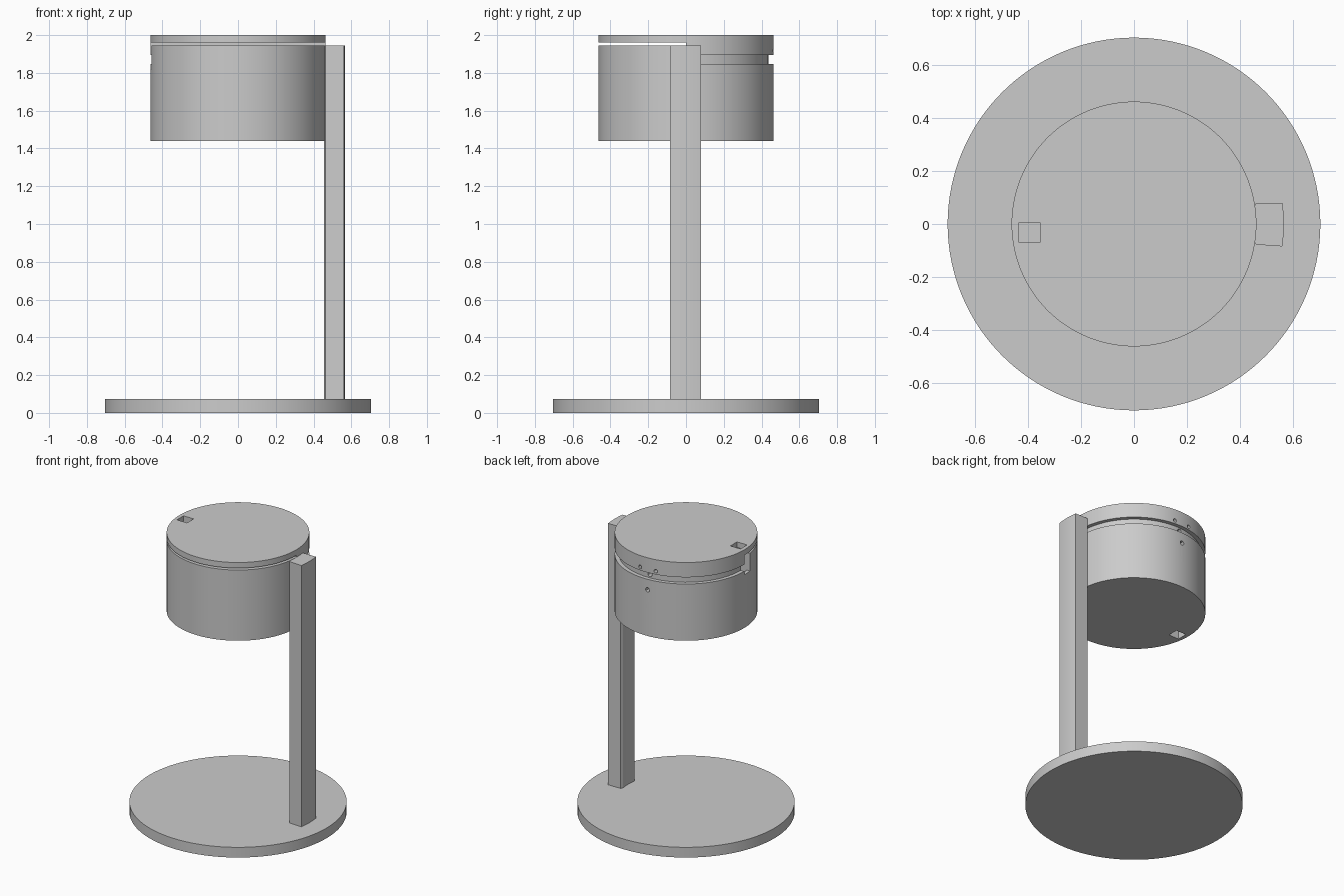
import bpy, bmesh, math
from mathutils import Matrix

if "Cube" in bpy.data.objects:
    bpy.data.objects.remove(bpy.data.objects["Cube"])

grey = bpy.data.materials.new("plain_grey")
grey.diffuse_color = (0.6, 0.6, 0.6, 1)
grey.use_nodes = True
grey.node_tree.nodes["Principled BSDF"].inputs["Base Color"].default_value = grey.diffuse_color


def prism(name, outline, z0, z1):
    """Extrude a counter-clockwise xy outline from z0 to z1."""
    bm = bmesh.new()
    low = [bm.verts.new((x, y, z0)) for x, y in outline]
    top = [bm.verts.new((x, y, z1)) for x, y in outline]
    n = len(outline)
    bm.faces.new(low[::-1])
    bm.faces.new(top)
    for i in range(n):
        j = (i + 1) % n
        bm.faces.new((low[i], low[j], top[j], top[i]))
    me = bpy.data.meshes.new(name)
    bm.to_mesh(me)
    bm.free()
    me.materials.append(grey)
    ob = bpy.data.objects.new(name, me)
    bpy.context.collection.objects.link(ob)
    return ob


def arc(r, a0, a1, n):
    return [(r * math.cos(math.radians(a0 + (a1 - a0) * i / n)),
             r * math.sin(math.radians(a0 + (a1 - a0) * i / n))) for i in range(n + 1)]


def disc(name, r, z0, z1, n=96):
    return prism(name, arc(r, 0, 360, n)[:-1], z0, z1)


def box(name, x0, x1, y0, y1, z0, z1):
    return prism(name, [(x0, y0), (x1, y0), (x1, y1), (x0, y1)], z0, z1)


def smooth(ob):
    bpy.ops.object.select_all(action='DESELECT')
    ob.select_set(True)
    bpy.context.view_layer.objects.active = ob
    bpy.ops.object.shade_smooth_by_angle(angle=math.radians(30))


# round base plate
base = disc("base_plate", 0.705, 0, 0.073, 128)

# upright post with curved outer face
post = prism("support_post",
             arc(0.567, -8.6, 8.1, 8) + [(0.462, 0.08)] + arc(0.459, 8, -8, 8)
             + [(0.462, -0.078)], 0.07, 1.945)

# cylindrical head, cut into drum and lid by the slots below
head = disc("head_housing", 0.463, 1.44, 2.0, 128)

cutters = [
    # thin gap under the front half of the lid
    box("cut_front_gap", -0.6, 0.6, -0.6, 0.0, 1.946, 1.96),
    # groove round the back half
    prism("cut_back_groove", arc(0.55, 0.1, 180, 64) + arc(0.436, 180, 0.1, 64),
          1.846, 1.894),
    # square shaft through the head
    box("cut_shaft", -0.435, -0.355, -0.07, 0.005, 1.3, 2.1),
    # side notch opening into the shaft
    box("cut_side_notch", -0.6, -0.40, -0.068, 0.002, 1.82, 1.955),
]
# small round holes on the back
for x, z, r in ((0.04, 1.918, 0.013), (-0.08, 1.918, 0.013),
                (-0.02, 1.870, 0.016), (-0.02, 1.77, 0.016)):
    c = disc("cut_back_hole", r, -0.12, 0.12, 12)
    c.data.transform(Matrix.Translation((x, 0.48, z)) @ Matrix.Rotation(math.pi / 2, 4, 'X'))
    cutters.append(c)

for c in cutters:
    c.hide_render = True
    m = head.modifiers.new("cut", 'BOOLEAN')
    m.operation = 'DIFFERENCE'
    m.solver = 'EXACT'
    m.object = c

# apply the cuts and drop the cutters
bpy.context.view_layer.update()
cut_mesh = bpy.data.meshes.new_from_object(
    head.evaluated_get(bpy.context.evaluated_depsgraph_get()))
head.modifiers.clear()
head.data = cut_mesh
for c in cutters:
    bpy.data.objects.remove(c)

for ob in (base, post, head):
    smooth(ob)
